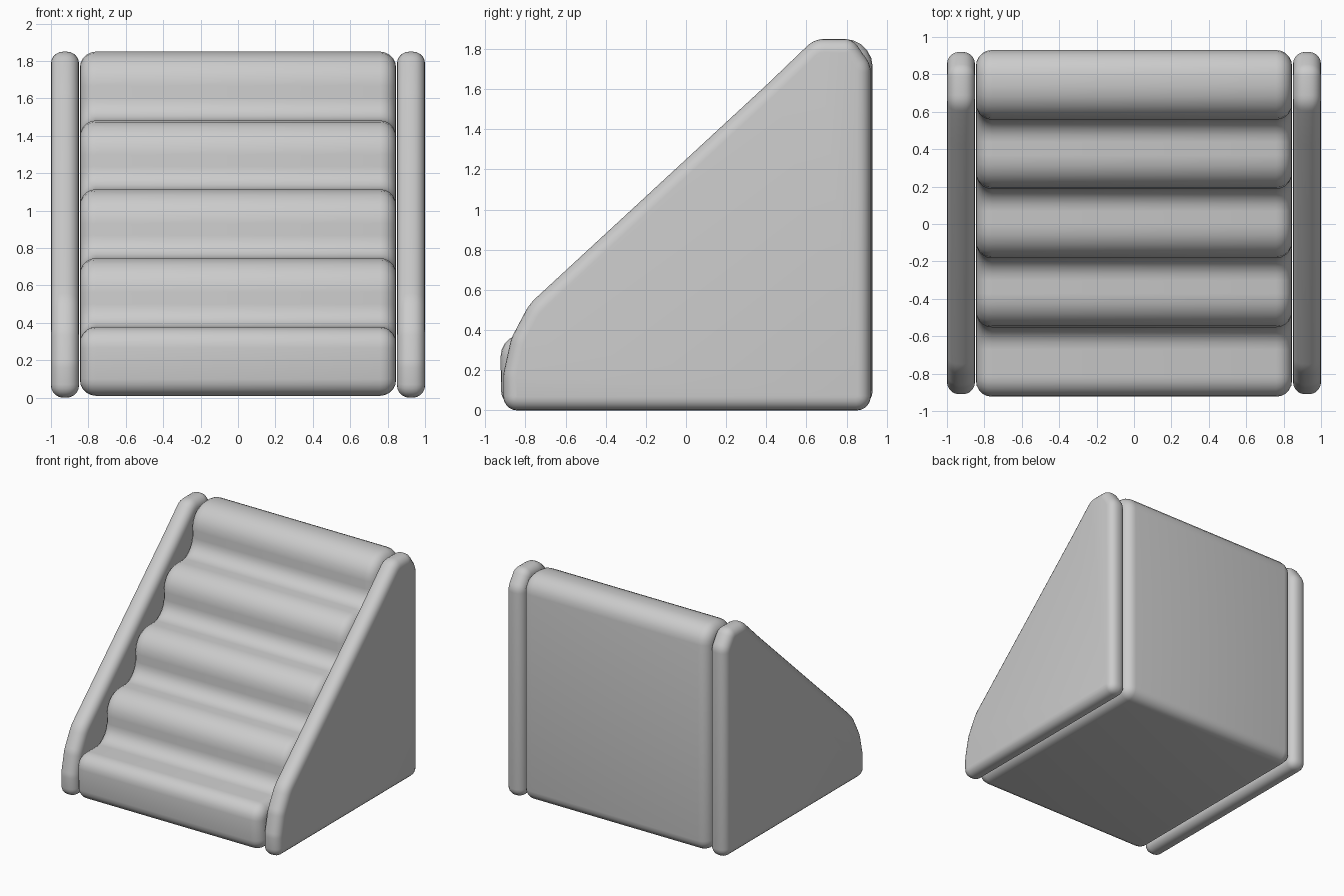
import bpy, bmesh
from math import sin, cos, pi
from mathutils import Vector

if "Cube" in bpy.data.objects:
    bpy.data.objects.remove(bpy.data.objects["Cube"])


def rounded(corners, seg=5):
    """Profile (y, z, radius) -> points with filleted corners."""
    out = []
    n = len(corners)
    for i, (y, z, r) in enumerate(corners):
        p = Vector((y, z))
        a = (Vector(corners[i - 1][:2]) - p).normalized()
        b = (Vector(corners[(i + 1) % n][:2]) - p).normalized()
        half = a.angle(b) / 2
        start, mid = r / max(sin(half) / cos(half), 1e-4), r / sin(half)
        centre = p + (a + b).normalized() * mid
        u, v = p + a * start - centre, p + b * start - centre
        for k in range(seg + 1):
            t = k / seg
            s = sin(pi - 2 * half)
            w = (u * sin((1 - t) * (pi - 2 * half)) + v * sin(t * (pi - 2 * half))) / s
            out.append(centre + w)
    return out


def inset(pts, d):
    """Offset a counter-clockwise profile inwards."""
    out = []
    n = len(pts)
    for i, p in enumerate(pts):
        e1 = (p - pts[i - 1]).normalized()
        e2 = (pts[(i + 1) % n] - p).normalized()
        n1, n2 = Vector((-e1.y, e1.x)), Vector((-e2.y, e2.x))
        m = (n1 + n2).normalized()
        out.append(p + m * d / max(m.dot(n1), 0.4))
    return out


def pillow(name, corners, x0, x1, r, seg=5):
    """Extrude a profile along x with rounded rims."""
    pts = rounded(corners)
    arc = [(r * (1 - sin(k * pi / 2 / seg)), r * (1 - cos(k * pi / 2 / seg)))
           for k in range(seg + 1)]
    rings = [(x0 + dx, d) for d, dx in arc] + [(x1 - dx, d) for d, dx in reversed(arc)]
    bm = bmesh.new()
    loops = [[bm.verts.new((x, p.x, p.y)) for p in inset(pts, d)] for x, d in rings]
    n = len(pts)
    for A, B in zip(loops, loops[1:]):
        for i in range(n):
            bm.faces.new((A[i], A[(i + 1) % n], B[(i + 1) % n], B[i]))
    bm.faces.new(loops[0][::-1])
    bm.faces.new(loops[-1])
    bmesh.ops.recalc_face_normals(bm, faces=bm.faces)
    mesh = bpy.data.meshes.new(name)
    bm.to_mesh(mesh)
    bm.free()
    ob = bpy.data.objects.new(name, mesh)
    bpy.context.collection.objects.link(ob)
    bpy.context.view_layer.objects.active = ob
    ob.select_set(True)
    bpy.ops.object.shade_smooth_by_angle(angle=pi / 4)
    ob.select_set(False)
    return ob


# Padded side panels
side = [(-0.91, 0.0, 0.07), (0.92, 0.0, 0.07), (0.92, 1.72, 0.12), (0.83, 1.85, 0.08),
        (0.64, 1.85, 0.12), (0.40, 1.62, 0.2), (-0.78, 0.53, 0.25), (-0.87, 0.36, 0.2),
        (-0.91, 0.18, 0.2)]
for name, x0 in (("left_side_panel", -1.0), ("right_side_panel", 0.85)):
    pillow(name, side, x0, x0 + 0.15, 0.065)

# Stair body with five soft, well rounded steps
STEP, DEPTH = 0.368, 0.37
steps = [(-0.92, 0.01, 0.09), (0.93, 0.01, 0.09), (0.93, 1.85, 0.14)]
for k in reversed(range(5)):
    front = -0.925 + DEPTH * k
    steps.append((front, 0.01 + STEP * (k + 1), 0.18 if k else 0.11))
    if k:
        steps.append((front + 0.005, 0.01 + STEP * k, 0.12))
pillow("stair_body", steps, -0.845, 0.845, 0.085)
